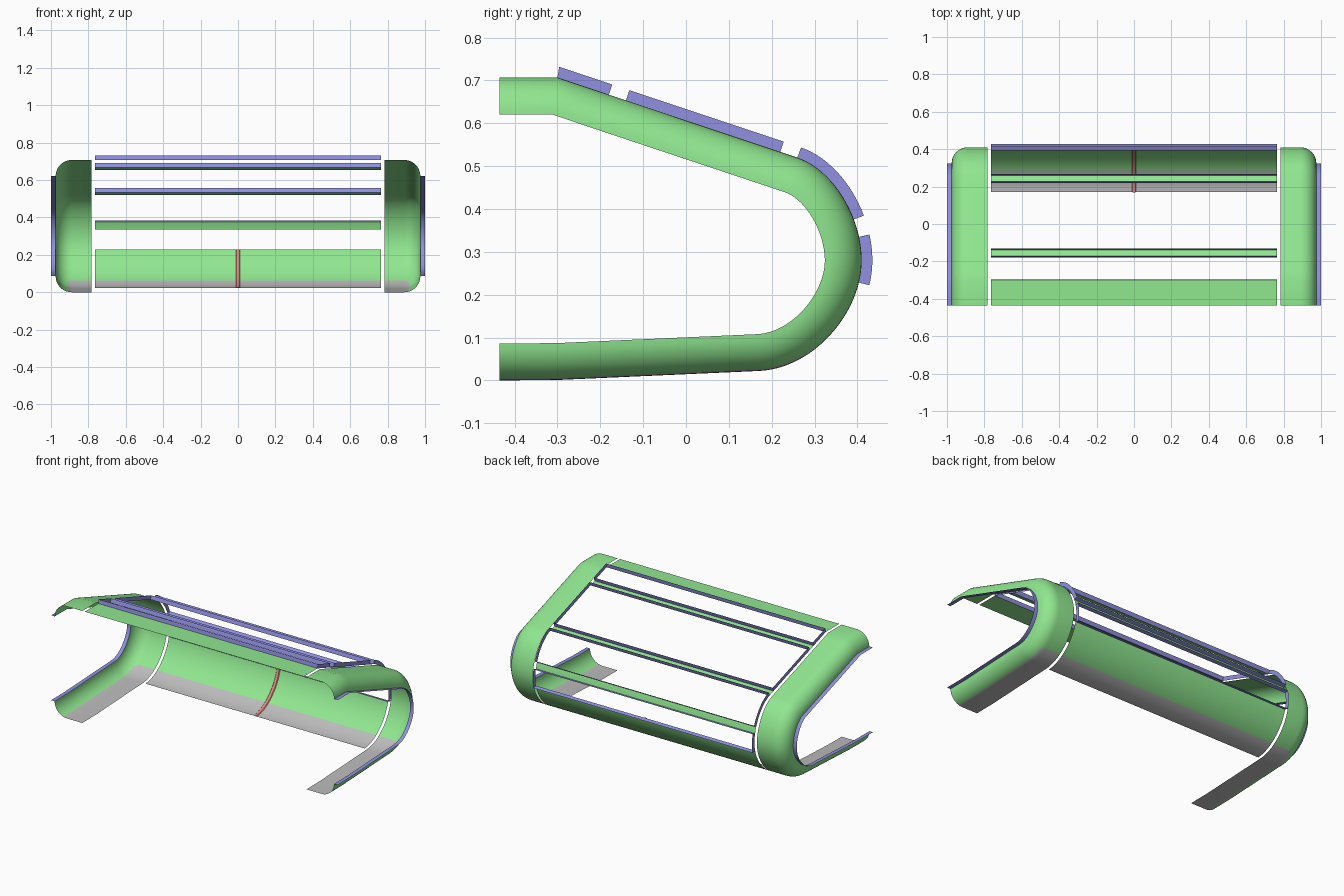
import bpy, math
from mathutils import Vector

if "Cube" in bpy.data.objects:
    bpy.data.objects.remove(bpy.data.objects["Cube"])


def material(name, rgb):
    m = bpy.data.materials.new(name)
    m.diffuse_color = (*rgb, 1)
    m.use_nodes = True
    m.node_tree.nodes["Principled BSDF"].inputs["Base Color"].default_value = m.diffuse_color
    return m


GREEN = material("green", (0.28, 0.80, 0.28))
BLUE = material("blue", (0.28, 0.28, 0.75))
RED = material("red", (0.80, 0.25, 0.22))
GREY = material("grey", (0.5, 0.5, 0.5))


def bezier(a, b, c, d, n):
    a, b, c, d = map(Vector, (a, b, c, d))
    return [a * (1 - t) ** 3 + b * 3 * t * (1 - t) ** 2 + c * 3 * t * t * (1 - t) + d * t ** 3
            for t in (i / n for i in range(n + 1))]


def line(a, b, n):
    return [Vector(a).lerp(Vector(b), i / n) for i in range(n + 1)]


# Side profile (y, z): top lip, sloping roof, rounded back, floor
PATH = [Vector((-0.435, 0.707))]
PATH += line((-0.3, 0.707), (0.26, 0.52), 14)
PATH += bezier((0.26, 0.52), (0.345, 0.491), (0.41, 0.38), (0.41, 0.28), 22)[1:]
PATH += bezier((0.41, 0.28), (0.41, 0.16), (0.30, 0.028), (0.17, 0.022), 28)[1:]
PATH += line((0.17, 0.022), (-0.3, 0.001), 4)[1:]
PATH += [Vector((-0.435, 0.0))]

# Mitred outward normals along the profile
NORMALS = []
for i, p in enumerate(PATH):
    t1 = (p - PATH[max(i - 1, 0)]).normalized() if i else (PATH[1] - p).normalized()
    t2 = (PATH[i + 1] - p).normalized() if i < len(PATH) - 1 else t1
    t = (t1 + t2).normalized()
    NORMALS.append(Vector((-t.y, t.x)) / t.dot(t1))


def near(y, z):
    return min(range(len(PATH)), key=lambda i: (PATH[i] - Vector((y, z))).length)


def point(i, x, depth):
    q = PATH[i] - NORMALS[i] * depth
    return (x, q.x, q.y)


def make(name, verts, faces, mats, grey_floor=False, mirror=False):
    me = bpy.data.meshes.new(name)
    me.from_pydata(verts, [], faces)
    for m in mats:
        me.materials.append(m)
    if grey_floor:
        for f in me.polygons:
            if f.center.z < 0.06 and abs(f.center.x) < 0.91:
                f.material_index = 1
    ob = bpy.data.objects.new(name, me)
    bpy.context.collection.objects.link(ob)
    if mirror:
        ob.modifiers.new("Mirror", 'MIRROR')
    bpy.ops.object.select_all(action='DESELECT')
    ob.select_set(True)
    bpy.context.view_layer.objects.active = ob
    bpy.ops.object.shade_smooth_by_angle(angle=math.radians(30))
    return ob


def sweep(name, section, start, end, mats, **kw):
    """Sweep a (x, depth) section along part of the profile."""
    k = len(section)
    verts = [point(i, x, d) for i in range(start, end + 1) for x, d in section]
    faces = [(r * k + j, r * k + j + 1, r * k + k + j + 1, r * k + k + j)
             for r in range(end - start) for j in range(k - 1)]
    return make(name, verts, faces, mats, **kw)


def window_frame(name, start, end, half, height):
    """Thin upright wall around a window opening."""
    ids = list(range(start, end + 1))
    loop = [(i, -half) for i in ids] + [(i, half) for i in reversed(ids)]
    n = len(loop)
    verts = [point(i, x, 0) for i, x in loop] + [point(i, x, -height) for i, x in loop]
    faces = [(j, (j + 1) % n, n + (j + 1) % n, n + j) for j in range(n)]
    return make(name, verts, faces, [BLUE])


LAST = len(PATH) - 1
HALF = 0.765

# Rounded side bands and their outer lips
R = 0.086
section = [(0.782, 0)] + [(0.889 + R * math.sin(a), R - R * math.cos(a))
                          for a in (math.pi / 2 * i / 10 for i in range(11))]
sweep("side_band", section, 0, LAST, [GREEN, GREY], grey_floor=True, mirror=True)
sweep("side_lip", [(0.975, R), (1.0, R)], 0, LAST, [BLUE], mirror=True)

# Four window openings along the profile
windows = [(near(-0.3, 0.707), near(-0.18, 0.667)),
           (near(-0.14, 0.654), near(0.22, 0.533)),
           (near(0.26, 0.52), near(0.399, 0.373)),
           (near(0.408, 0.335), near(0.407, 0.23))]
for n, (a, b) in enumerate(windows):
    window_frame(f"window_frame_{n + 1}", a, b, HALF, 0.025)

# Centre panels: front strip, bars between windows, rear panel
floor_end = near(0.155, 0.022)
cuts = [0] + [i for w in windows for i in w] + [floor_end]
names = ["front_strip", "upper_bar", "middle_bar", "lower_bar", "rear_panel"]
for n, name in enumerate(names):
    sweep(name, [(-HALF, 0), (HALF, 0)], cuts[2 * n], cuts[2 * n + 1],
          [GREEN, GREY], grey_floor=True)

# Seam strip inside the rear panel
sweep("seam_strip", [(-0.012, 0.0), (-0.008, 0.004), (0.008, 0.004), (0.012, 0.0)],
      windows[3][1], floor_end, [RED])
